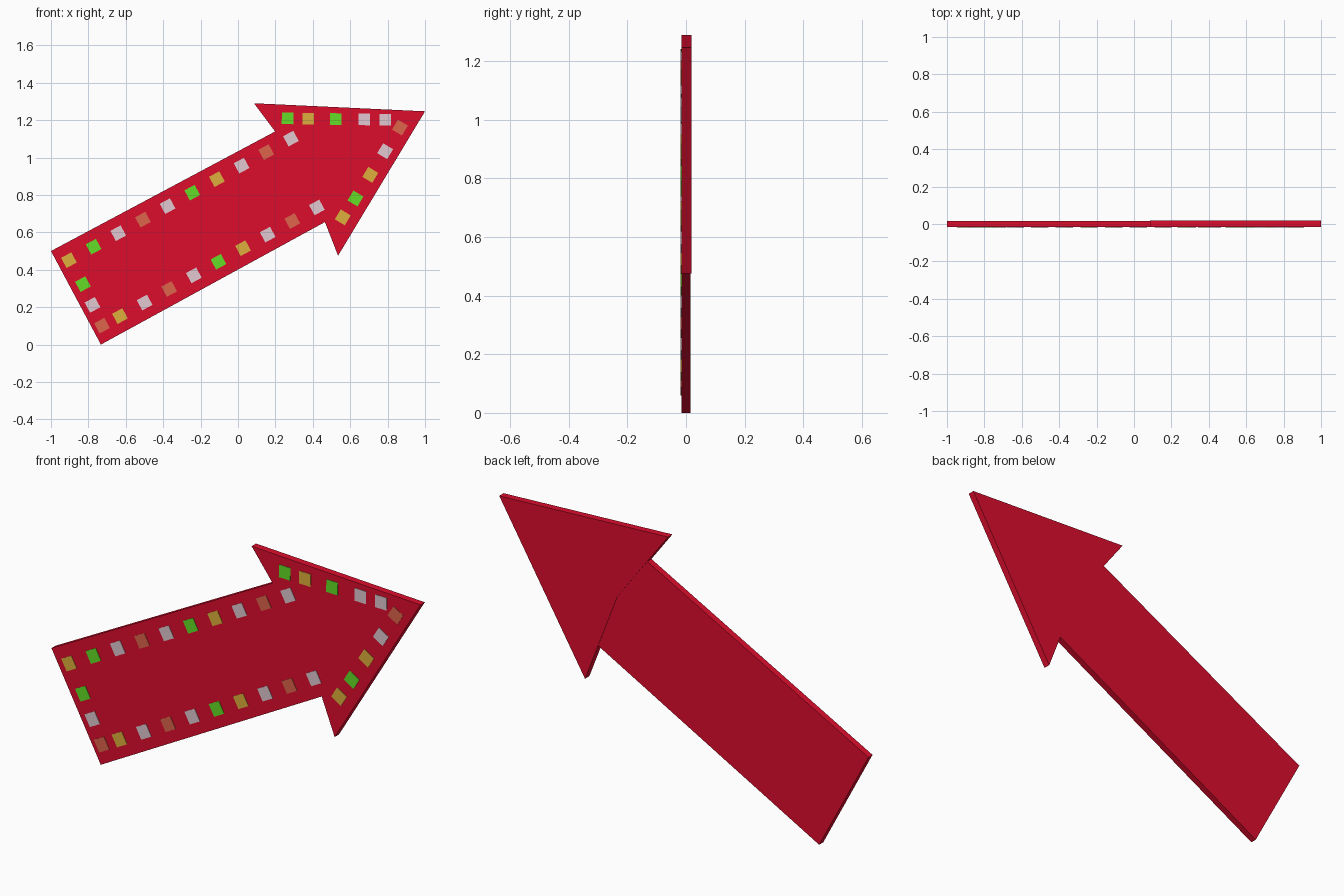
import bpy, bmesh
from math import radians
from mathutils import Vector

if "Cube" in bpy.data.objects:
    bpy.data.objects.remove(bpy.data.objects["Cube"])


def material(name, rgb):
    m = bpy.data.materials.new(name)
    m.diffuse_color = (*rgb, 1)
    m.use_nodes = True
    m.node_tree.nodes["Principled BSDF"].inputs["Base Color"].default_value = m.diffuse_color
    return m


RED = material("red", (0.73, 0.004, 0.027))
BULB = {
    "W": material("white", (0.75, 0.58, 0.63)),
    "Y": material("yellow", (0.73, 0.43, 0.045)),
    "G": material("green", (0.13, 0.72, 0.02)),
    "O": material("orange", (0.73, 0.13, 0.07)),
}


def plate(name, outline, y0, y1, mat):
    """Extrude an x/z outline from y0 to y1."""
    bm = bmesh.new()
    face = bm.faces.new([bm.verts.new((x, y0, z)) for x, z in outline])
    ext = bmesh.ops.extrude_face_region(bm, geom=[face])
    verts = [v for v in ext["geom"] if isinstance(v, bmesh.types.BMVert)]
    bmesh.ops.translate(bm, vec=(0, y1 - y0, 0), verts=verts)
    bmesh.ops.recalc_face_normals(bm, faces=bm.faces)
    me = bpy.data.meshes.new(name)
    bm.to_mesh(me)
    bm.free()
    me.materials.append(mat)
    ob = bpy.data.objects.new(name, me)
    bpy.context.collection.objects.link(ob)
    return ob


# Arrow shaft, its end fitting the notch of the head
notch = (0.36, 0.925)
plate("arrow_shaft", [(-1, 0.5), (-0.733, 0), (0.465, 0.655), notch, (0.2, 1.14)],
      -0.016, 0.016, RED)
# Arrow head, slightly thicker towards the back
plate("arrow_head", [(0.085, 1.29), notch, (0.535, 0.475), (1, 1.247)],
      -0.016, 0.018, RED)


def light_row(name, start, end, colours, angle):
    """Evenly spaced square lights between two x/z points."""
    a, b = Vector(start), Vector(end)
    h = 0.031
    for i, c in enumerate(colours):
        p = a.lerp(b, i / max(1, len(colours) - 1))
        ob = plate(f"{name}_{i + 1}", [(-h, -h), (h, -h), (h, h), (-h, h)],
                   -0.018, -0.012, BULB[c])
        ob.location = (p.x, 0, p.y)
        ob.rotation_euler.y = -radians(angle)


# Lights round the shaft
light_row("shaft_top_light", (-0.904, 0.451), (0.283, 1.101), "YGWOWGYWOW", 28.3)
light_row("shaft_end_light", (-0.829, 0.323), (-0.727, 0.101), "GWO", 28.3)
light_row("shaft_bottom_light", (-0.631, 0.152), (0.422, 0.733), "YWOWGYWOW", 28.3)
# Lights round the head
for i, (x, c) in enumerate([(0.265, "G"), (0.375, "Y"), (0.522, "G"), (0.675, "W"), (0.787, "W")]):
    light_row(f"head_top_light_{i + 1}", (x, 1.213 - 0.014 * x), (x, 1.2), c, -1)
light_row("head_side_light", (0.866, 1.160), (0.628, 0.781), "OWYG", -31)
light_row("head_barb_light", (0.56, 0.68), (0.56, 0.68), "Y", -31)
